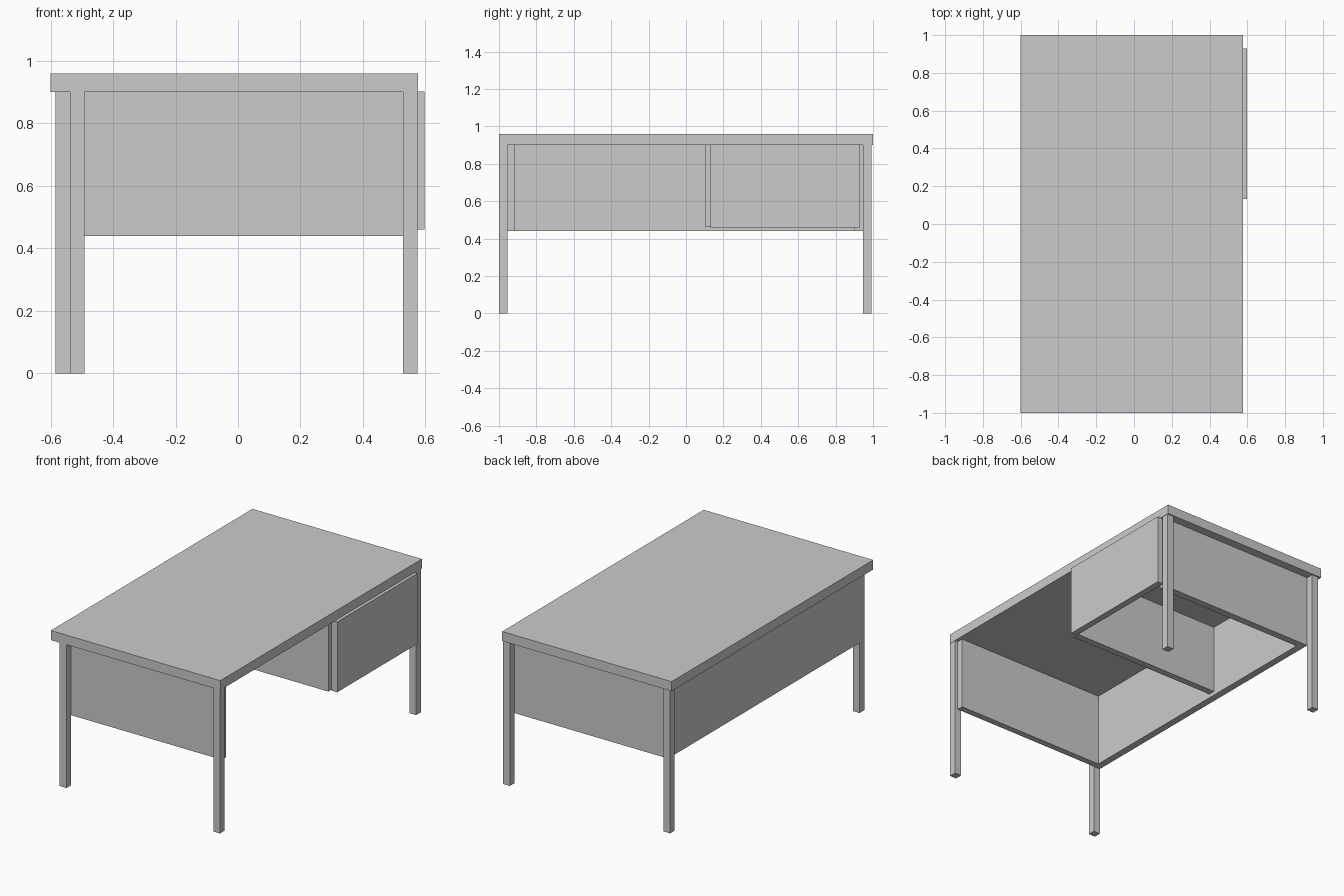
import bpy

if "Cube" in bpy.data.objects:
    bpy.data.objects.remove(bpy.data.objects["Cube"])


def box(name, x, y, z):
    """Axis-aligned box from (min, max) ranges."""
    bpy.ops.mesh.primitive_cube_add(size=1)
    ob = bpy.context.object
    ob.name = name
    ob.location = [(a + b) / 2 for a, b in (x, y, z)]
    ob.scale = [b - a for a, b in (x, y, z)]
    bpy.ops.object.transform_apply(location=True, rotation=False, scale=True)
    return ob


TOP = 0.90       # underside of the desk top
APRON = 0.44     # lower edge of the panels

# Desk top
box("desk_top", (-0.60, 0.577), (-1.0, 1.0), (TOP, 0.96))

# Four square legs
LEG = 0.046
for name, x, y in (("front_left_leg", -0.538, -1.0),
                   ("front_right_leg", 0.529, -1.0),
                   ("back_left_leg", -0.584, 0.946),
                   ("back_right_leg", 0.529, 0.946)):
    box(name, (x, x + LEG), (y, y + LEG), (0, TOP))

# Panels below the top on three sides
box("front_panel", (-0.538, 0.555), (-0.954, -0.914), (APRON, TOP))
box("back_panel", (-0.538, 0.555), (0.90, 0.946), (APRON, TOP))
box("left_panel", (-0.538, -0.493), (-0.954, 0.946), (APRON, TOP))

# Drawer compartment: divider and front board, open underneath
box("drawer_divider", (-0.50, 0.556), (0.102, 0.145), (0.465, TOP))
box("drawer_front", (0.556, 0.597), (0.132, 0.93), (0.46, 0.902))
